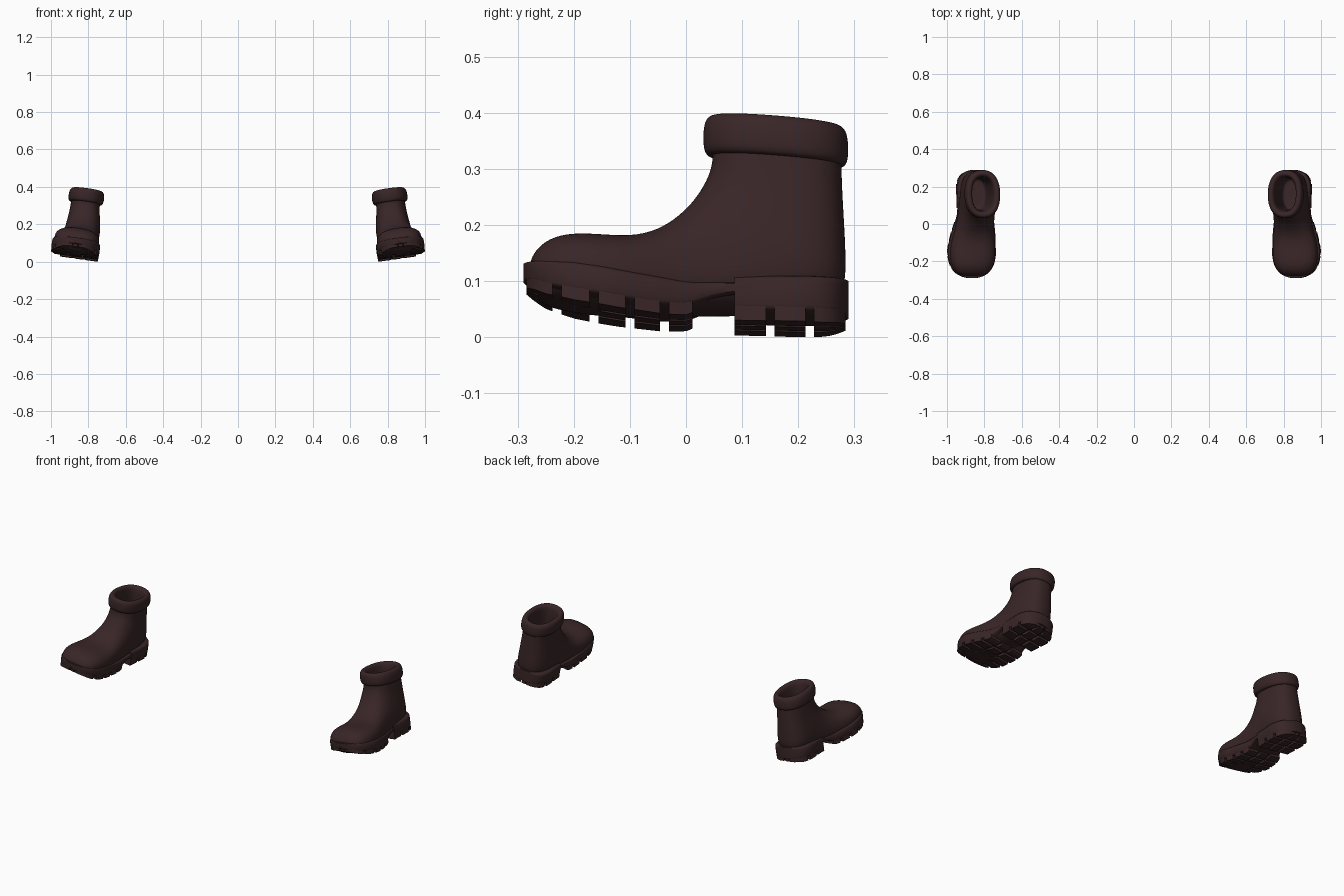
import bpy, bmesh, math
from mathutils import Vector

if "Cube" in bpy.data.objects:
    bpy.data.objects.remove(bpy.data.objects["Cube"])

leather = bpy.data.materials.new("dark brown leather")
leather.diffuse_color = (0.041, 0.019, 0.020, 1)
leather.use_nodes = True
leather.node_tree.nodes["Principled BSDF"].inputs["Base Color"].default_value = leather.diffuse_color
ROLL, PIVOT_X = math.radians(8), 0.83
built = []


def lerp(table, y):
    """Smoothly interpolate a small (y, value) table."""
    if y <= table[0][0]:
        return table[0][1]
    for (a, va), (b, vb) in zip(table, table[1:]):
        if y <= b:
            return va + (vb - va) * (y - a) / (b - a)
    return table[-1][1]


def half_width(y):
    base = lerp([(-.29, .126), (-.15, .131), (-.05, .118), (.04, .099),
                 (.12, .100), (.2, .106), (.29, .105)], y)
    return base * math.sqrt(max(0.0, 1 - (abs(y) / .2905) ** (6 if y < 0 else 9)))


def centre_x(y):
    return lerp([(-.29, .882), (-.12, .879), (0, .864), (.1, .855), (.29, .852)], y)


def tread_z(y):
    return lerp([(-.29, .085), (-.25, .064), (-.2, .050), (-.12, .036),
                 (-.04, .027), (0, .027), (.05, .048), (.12, .058)], y)


def sole_top(y):
    return lerp([(-.29, .130), (-.2, .122), (-.1, .105), (0, .09), (.1, .09)], y)


def superellipse(n, power):
    """Unit closed curve as (a, b) pairs."""
    pts = []
    for i in range(n):
        t = 2 * math.pi * i / n
        c, s = math.cos(t), math.sin(t)
        pts.append((math.copysign(abs(c) ** (2 / power), c),
                    math.copysign(abs(s) ** (2 / power), s)))
    return pts


def make(name, rings, side, caps=(True, True), subdiv=0, angle=40):
    """Loft rings of points, roll the boot outwards and mirror by side."""
    bm = bmesh.new()
    loops = []
    for ring in rings:
        loop = []
        for x, y, z in ring:
            dx = x - PIVOT_X
            wx = PIVOT_X + dx * math.cos(ROLL) - z * math.sin(ROLL)
            wz = dx * math.sin(ROLL) + z * math.cos(ROLL)
            loop.append(bm.verts.new((side * wx, y, wz)))
        loops.append(loop)
    n = len(loops[0])
    for a, b in zip(loops, loops[1:]):
        for i in range(n):
            j = (i + 1) % n
            bm.faces.new((a[i], a[j], b[j], b[i]))
    if caps[0]:
        bm.faces.new(loops[0])
    if caps[1]:
        bm.faces.new(loops[-1])
    bmesh.ops.recalc_face_normals(bm, faces=bm.faces)
    me = bpy.data.meshes.new(name)
    bm.to_mesh(me)
    bm.free()
    me.materials.append(leather)
    ob = bpy.data.objects.new(name, me)
    bpy.context.collection.objects.link(ob)
    if subdiv:
        ob.modifiers.new("smooth", 'SUBSURF').levels = subdiv
        ob.modifiers["smooth"].render_levels = subdiv
    bpy.context.view_layer.objects.active = ob
    bpy.ops.object.select_all(action='DESELECT')
    ob.select_set(True)
    bpy.ops.object.shade_smooth_by_angle(angle=math.radians(angle))
    built.append(ob)


def sole_part(name, y0, y1, bottom, top, side):
    rings = []
    for k in range(33):
        y = (y0 + y1) / 2 - (y1 - y0) / 2 * math.cos(math.pi * k / 32)
        b, t = bottom(y), top(y)
        rings.append([(centre_x(y) + half_width(y) * u, y, (b + t) / 2 + (t - b) / 2 * v)
                      for u, v in superellipse(32, 7)])
    make(name, rings, side)


def lug(name, y0, y1, f0, f1, bottom, side):
    rings = []
    for k in range(5):
        y = y0 + (y1 - y0) * k / 4
        c, w, b = centre_x(y), half_width(y) * .985, bottom(y)
        rings.append([(c + w * f0, y, b), (c + w * f1, y, b),
                      (c + w * f1, y, b + .035), (c + w * f0, y, b + .035)])
    make(name, rings, side)


# Upper: fan of sections (top y, top z, bottom y, bottom z, half width, centre x)
UPPER = [(-.279, .130, -.279, .10, .030, .882), (-.272, .148, -.275, .09, .064, .882),
         (-.252, .170, -.26, .06, .094, .881), (-.215, .184, -.22, .05, .116, .880),
         (-.16, .183, -.16, .04, .124, .879), (-.10, .178, -.09, .04, .118, .876),
         (-.05, .192, 0, .04, .104, .868), (-.012, .22, .10, .04, .096, .862),
         (.015, .25, .22, .05, .095, .857), (.03, .275, .286, .07, .095, .855),
         (.038, .29, .286, .15, .088, .856), (.045, .31, .282, .22, .082, .858),
         (.047, .33, .278, .29, .078, .860), (.047, .36, .278, .345, .077, .860)]

# Rolled cuff and inner well: (z, half width, half length)
CUFF = [(.13, .045, .08), (.14, .05, .085), (.32, .054, .088), (.375, .057, .092),
        (.389, .066, .102), (.392, .079, .115), (.384, .091, .126), (.365, .096, .130),
        (.338, .096, .130), (.324, .092, .127), (.318, .084, .119), (.320, .070, .105)]

FRONT_LUGS = [(-.284, -.238), (-.222, -.172), (-.156, -.108), (-.092, -.046), (-.03, .012)]
HEEL_LUGS = [(.086, .143), (.158, .213), (.228, .284)]


def heel_z(y):
    return lerp([(.08, .020), (.25, .017), (.29, .022)], y)


for side, label in ((1, "right"), (-1, "left")):
    make(label + "_boot_upper",
         [[(cx + w * u, (ty + by) / 2 + (ty - by) / 2 * v, (tz + bz) / 2 + (tz - bz) / 2 * v)
           for u, v in superellipse(24, 2.5)] for ty, tz, by, bz, w, cx in UPPER],
         side, caps=(True, False), subdiv=2, angle=60)
    make(label + "_boot_cuff",
         [[(.860 + w * u, .160 + h * v, z - .08 * h * v) for u, v in superellipse(28, 2.3)]
          for z, w, h in CUFF],
         side, caps=(True, False), subdiv=2, angle=60)
    # Soles with a stepped heel
    sole_part(label + "_front_sole", -.29, .12, lambda y: tread_z(y) + .014, sole_top, side)
    sole_part(label + "_heel", .086, .29, lambda y: heel_z(y) + .016, lambda y: .103, side)
    # Tread blocks
    for rows, z in ((FRONT_LUGS, tread_z), (HEEL_LUGS, heel_z)):
        for i, (a, b) in enumerate(rows):
            for f0, f1 in ((-1, -.38), (-.24, .24), (.38, 1)):
                lug(f"{label}_tread_block", a, b, f0, f1, z, side)

# Rest the pair on the ground
low = min((v.co.z for ob in built for v in ob.data.vertices))
for ob in built:
    for v in ob.data.vertices:
        v.co.z -= low
